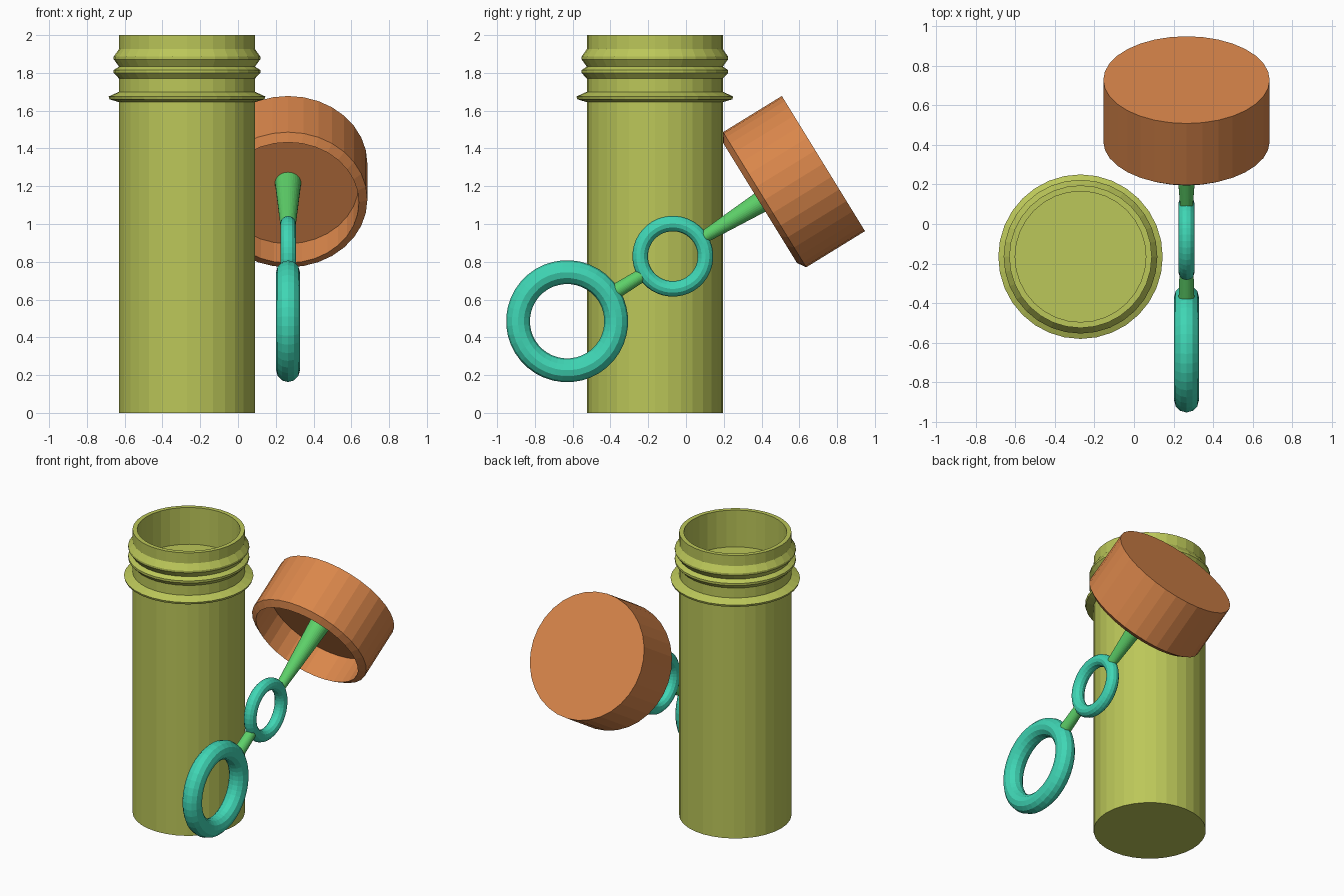
import bpy, bmesh, math
from mathutils import Matrix

if "Cube" in bpy.data.objects:
    bpy.data.objects.remove(bpy.data.objects["Cube"])

SIDES = 32


def material(name, rgb):
    m = bpy.data.materials.new(name)
    m.diffuse_color = (*rgb, 1)
    m.use_nodes = True
    m.node_tree.nodes["Principled BSDF"].inputs["Base Color"].default_value = m.diffuse_color
    return m


OLIVE = material("olive", (0.50, 0.57, 0.10))
ORANGE = material("orange", (0.70, 0.24, 0.07))
TEAL = material("teal", (0.05, 0.67, 0.46))
GREEN = material("green", (0.11, 0.63, 0.14))


def finish(name, bm, mat, matrix):
    bmesh.ops.recalc_face_normals(bm, faces=bm.faces)
    mesh = bpy.data.meshes.new(name)
    bm.to_mesh(mesh)
    bm.free()
    mesh.materials.append(mat)
    obj = bpy.data.objects.new(name, mesh)
    obj.matrix_world = matrix
    bpy.context.collection.objects.link(obj)


def ring_of(bm, points):
    return [bm.verts.new(p) for p in points]


def bridge(bm, a, b):
    n = len(a)
    for i in range(n):
        j = (i + 1) % n
        bm.faces.new((a[i], a[j], b[j], b[i]))


def lathe(name, profile, mat, matrix):
    """Turn an (r, z) profile around local z and close both ends."""
    bm = bmesh.new()
    angles = [2 * math.pi * i / SIDES for i in range(SIDES)]
    loops = [ring_of(bm, [(r * math.cos(a), r * math.sin(a), z) for a in angles])
             for r, z in profile]
    for a, b in zip(loops, loops[1:]):
        bridge(bm, a, b)
    bm.faces.new(loops[0])
    bm.faces.new(loops[-1])
    finish(name, bm, mat, matrix)


def torus(name, major, minor, z, mat, matrix, n=40, m=12):
    """Ring around the local x axis, centred at local height z."""
    bm = bmesh.new()
    loops = []
    for i in range(n):
        a = 2 * math.pi * i / n
        pts = []
        for k in range(m):
            b = 2 * math.pi * k / m
            r = major + minor * math.cos(b)
            pts.append((minor * math.sin(b), r * math.cos(a), z + r * math.sin(a)))
        loops.append(ring_of(bm, pts))
    for i in range(n):
        bridge(bm, loops[i], loops[(i + 1) % n])
    finish(name, bm, mat, matrix)


# Bottle: body, collar, two thread ridges, thin rim and recessed top
lathe("bottle", [
    (0.36, 0), (0.36, 1.645), (0.41, 1.66), (0.415, 1.675), (0.36, 1.70),
    (0.36, 1.77), (0.388, 1.80), (0.388, 1.815), (0.36, 1.833),
    (0.388, 1.872), (0.388, 1.886), (0.36, 1.926), (0.36, 2.0),
    (0.33, 2.0), (0.33, 1.74)],
    OLIVE, Matrix.Translation((-0.27, -0.165, 0)))

# Wand frame: origin at the cap's outer face, local z pointing out of the cap
wand = Matrix.Translation((0.265, 0.7275, 1.32)) @ Matrix.Rotation(math.radians(-58.4), 4, 'X')

# Hollow cap with a bevelled open end
lathe("cap", [(0.42, 0), (0.42, -0.365), (0.375, -0.395), (0.375, -0.20)], ORANGE, wand)

# Tapered stems and bubble rings
lathe("upper_stem", [(0.07, -0.19), (0.032, -0.75)], GREEN, wand)
torus("small_ring", 0.173, 0.041, -0.936, TEAL, wand)
lathe("lower_stem", [(0.035, -1.12), (0.04, -1.31)], GREEN, wand)
torus("large_ring", 0.26, 0.063, -1.593, TEAL, wand)
